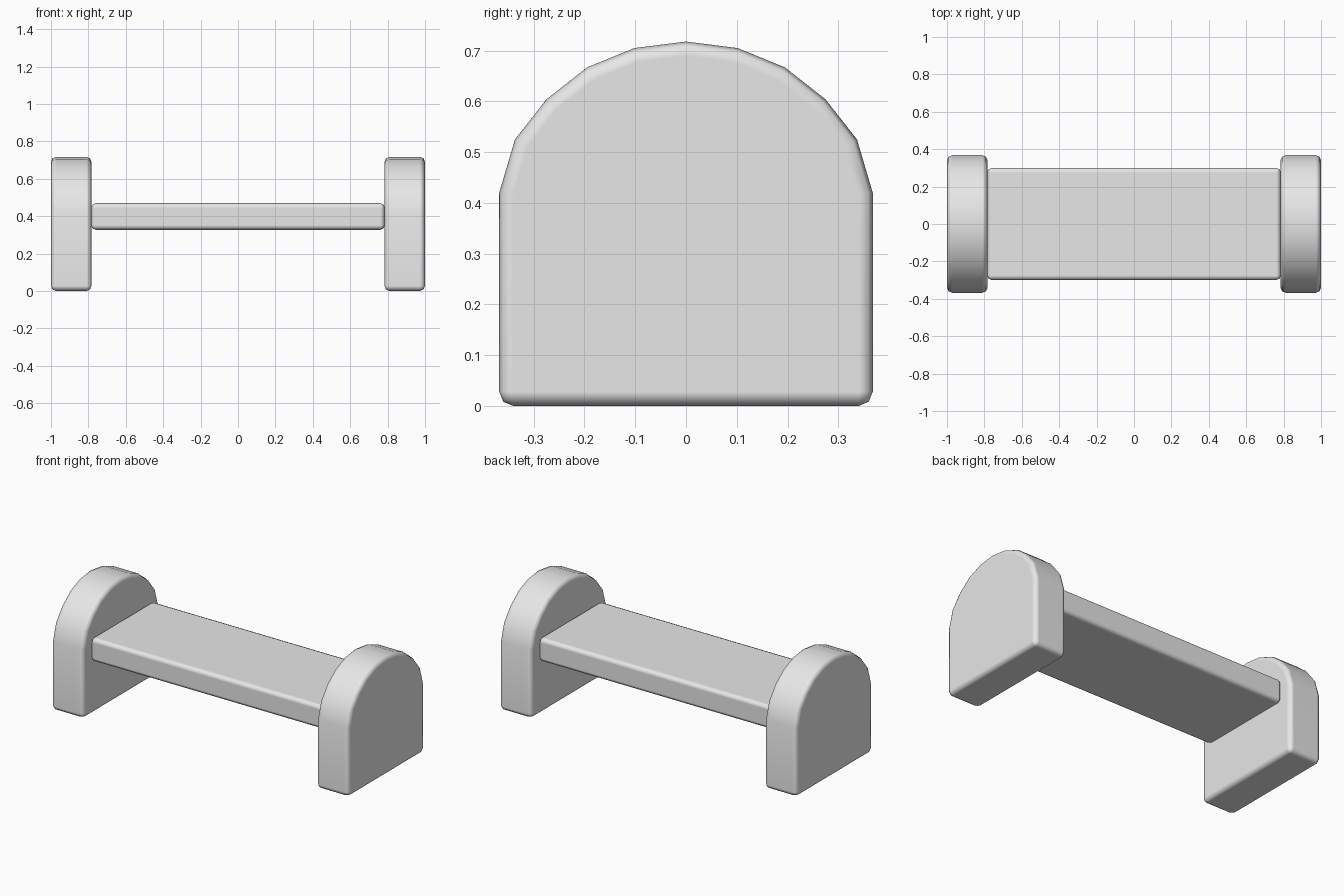
import bpy, bmesh

if "Cube" in bpy.data.objects:
    bpy.data.objects.remove(bpy.data.objects["Cube"])

grey = bpy.data.materials.new("light grey")
grey.diffuse_color = (0.8, 0.8, 0.8, 1)
grey.use_nodes = True
grey.node_tree.nodes["Principled BSDF"].inputs["Base Color"].default_value = grey.diffuse_color


def extrude_profile(name, profile, x0, x1, bevel):
    """Extrude a closed (y, z) profile along x, with rounded smooth edges."""
    bm = bmesh.new()
    face = bm.faces.new([bm.verts.new((x0, y, z)) for y, z in profile])
    ext = bmesh.ops.extrude_face_region(bm, geom=[face])
    verts = [v for v in ext["geom"] if isinstance(v, bmesh.types.BMVert)]
    bmesh.ops.translate(bm, verts=verts, vec=(x1 - x0, 0, 0))
    bmesh.ops.recalc_face_normals(bm, faces=bm.faces)
    mesh = bpy.data.meshes.new(name)
    bm.to_mesh(mesh)
    bm.free()
    mesh.materials.append(grey)
    mesh.shade_smooth()
    obj = bpy.data.objects.new(name, mesh)
    bpy.context.collection.objects.link(obj)
    mod = obj.modifiers.new("rounded edges", "BEVEL")
    mod.width = bevel
    mod.segments = 2
    mod.limit_method = "ANGLE"
    mod.angle_limit = 0.52
    mod.harden_normals = True
    return obj


# Arched end panels: straight sides with a faceted rounded top
half = [(0.368, 0.0), (0.368, 0.42), (0.337, 0.525), (0.275, 0.604),
        (0.195, 0.667), (0.102, 0.705)]
arch = half + [(0.0, 0.718)] + [(-y, z) for y, z in reversed(half)]
extrude_profile("left_end_panel", arch, -1.0, -0.783, 0.028)
extrude_profile("right_end_panel", arch, 0.783, 1.0, 0.028)

# Seat plank between the panels
plank = [(-0.3, 0.327), (0.3, 0.327), (0.3, 0.47), (-0.3, 0.47)]
extrude_profile("seat", plank, -0.785, 0.785, 0.025)
